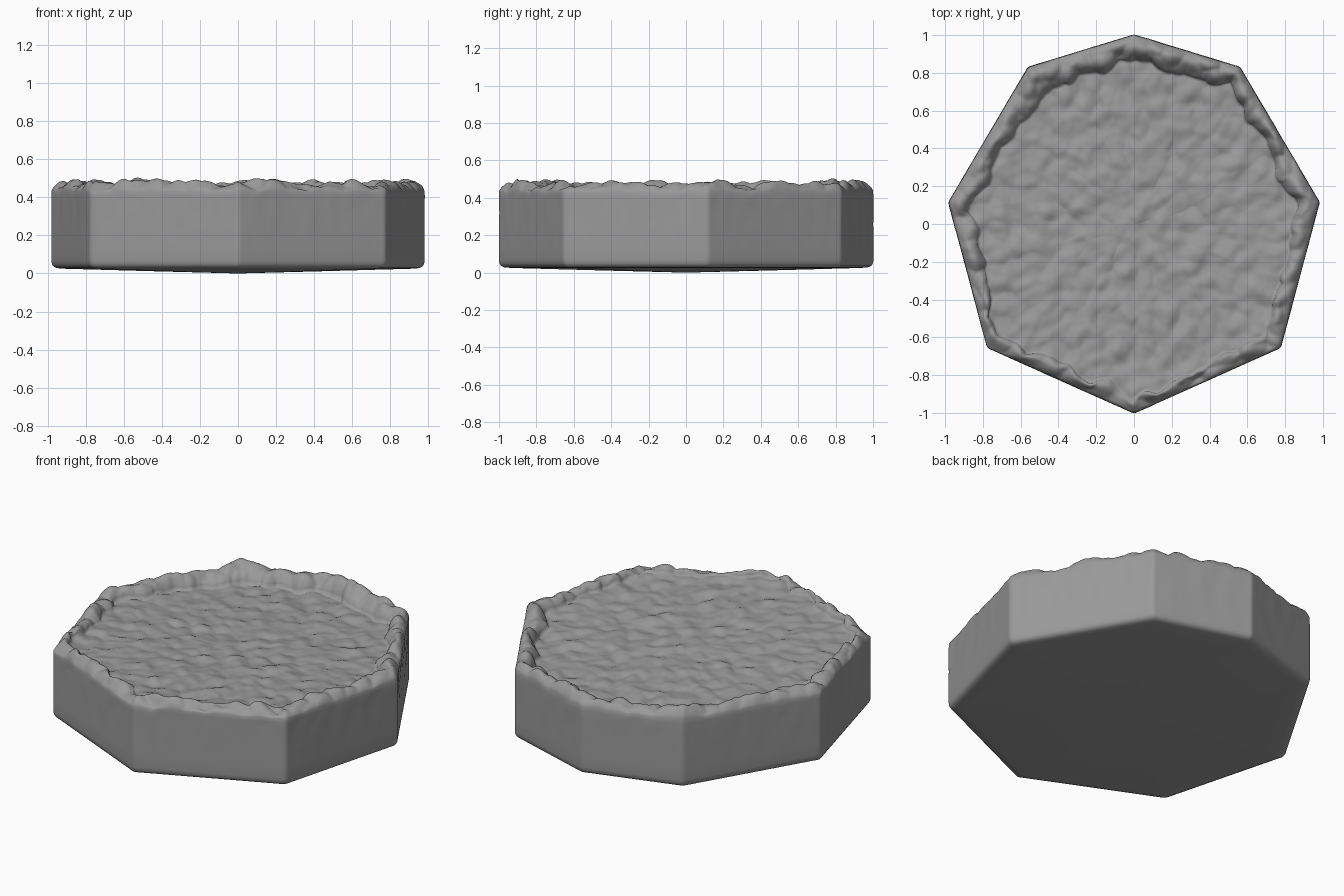
import bpy, bmesh, math
from mathutils import Vector, noise

if "Cube" in bpy.data.objects:
    bpy.data.objects.remove(bpy.data.objects["Cube"])

# Eight-sided outline, mirrored in x
HALF = [(0, 1.004), (0.562, 0.832), (0.984, 0.115), (0.778, -0.656), (0, -1.004)]
CORNERS = [Vector(c) for c in HALF + [(-x, y) for x, y in HALF[-2:0:-1]]]
N = 560


def outline():
    """Evenly sampled outline with slightly softened corners."""
    pts, per = [], N // 8
    for i, a in enumerate(CORNERS):
        b = CORNERS[(i + 1) % 8]
        pts += [a.lerp(b, k / per) for k in range(per)]
    r = 1
    return [sum((pts[(i + k) % N] for k in range(-r, r + 1)), Vector((0, 0))) / (2 * r + 1)
            for i in range(N)]


def lumps(x, y, z, freq, seed=0.0):
    return noise.noise(Vector((x * freq + seed, y * freq + seed, z * freq + 3.7)))


def pebbles(x, y, freq, seed=0.0):
    """Rounded stone bumps: 1 at each bump's middle, about 0 between."""
    d = noise.voronoi(Vector((x * freq + seed, y * freq + seed, 0.5)))[0][0]
    return 1 - min(d, 1) ** 2


def floor_z(x, y):
    n = lumps(x, y, 0, 11) * 0.015 + lumps(x, y, 0, 19, 9) * 0.006
    return 0.412 - 0.04 * y + n + 0.014 * pebbles(x, y, 11, 7)


base = outline()
bm = bmesh.new()
rings = []


def add_ring(fn):
    rings.append([bm.verts.new(fn(p)) for p in base])


# Underside and outer wall
def wall(inset, z):
    def fn(p):
        amt = 0.004 * min(max((z - 0.05) / 0.4, 0), 1)
        k = 1 - inset + amt * (lumps(p.x, p.y, z, 12) - 0.4)
        return (p.x * k, p.y * k, z)
    return fn


for inset, z in [(0.5, 0.013), (0.07, 0.025), (0.03, 0.028), (0.012, 0.036), (0.003, 0.05),
                 (0, 0.07), (0, 0.14), (0, 0.2), (0, 0.26), (0, 0.32), (0, 0.37), (0, 0.41)]:
    add_ring(wall(inset, z))


# Lumpy raised rim, falling inward to the floor
def rim_width(p):
    beads = 0.035 * (pebbles(p.x, p.y, 12, 4) - 0.7)
    return 0.112 + 0.03 * p.y + 0.045 * lumps(p.x, p.y, 0, 7, 5) + beads


def rim(t):
    def fn(p):
        k = 1 - rim_width(p) * t
        x, y = p.x * k, p.y * k
        e = max(0, (t - 0.2) / 0.8)
        ease = e * e * (3 - 2 * e)
        bump = math.sqrt(max(math.sin(math.pi * t), 0))
        crest = 0.022 + 0.01 * p.y + 0.034 * lumps(x, y, 0, 6, 2) + 0.045 * pebbles(x, y, 11, 4)
        z = 0.422 * (1 - ease) + floor_z(x, y) * ease + crest * bump
        return (x, y, z)
    return fn


for t in (0.02, 0.05, 0.1, 0.17, 0.25, 0.33, 0.41, 0.5, 0.58, 0.66, 0.74, 0.82, 0.9, 0.96, 1.0):
    add_ring(rim(t))


# Rough floor
def ground(s):
    def fn(p):
        k = (1 - rim_width(p)) * s + (1 - s) * s * 0.05
        x, y = p.x * k, p.y * k
        return (x, y, floor_z(x, y))
    return fn


STEPS = 60
for i in range(1, STEPS):
    add_ring(ground(1 - i / STEPS))

# Skin the rings and cap both centres (outline runs clockwise)
for lo, hi in zip(rings, rings[1:]):
    for i in range(N):
        j = (i + 1) % N
        bm.faces.new((lo[j], lo[i], hi[i], hi[j]))
bottom = bm.verts.new((0, 0, 0.0))
top = bm.verts.new((0, 0, floor_z(0, 0)))
for i in range(N):
    j = (i + 1) % N
    bm.faces.new((bottom, rings[0][i], rings[0][j]))
    bm.faces.new((top, rings[-1][j], rings[-1][i]))
bmesh.ops.recalc_face_normals(bm, faces=bm.faces)
for f in bm.faces:
    f.smooth = True

mesh = bpy.data.meshes.new("stone_slab")
bm.to_mesh(mesh)
bm.free()

# Dark grey stone
stone = bpy.data.materials.new("stone")
stone.diffuse_color = (0.32, 0.32, 0.32, 1)
stone.use_nodes = True
stone.node_tree.nodes["Principled BSDF"].inputs["Base Color"].default_value = stone.diffuse_color
mesh.materials.append(stone)
slab = bpy.data.objects.new("stone_slab", mesh)
bpy.context.collection.objects.link(slab)
